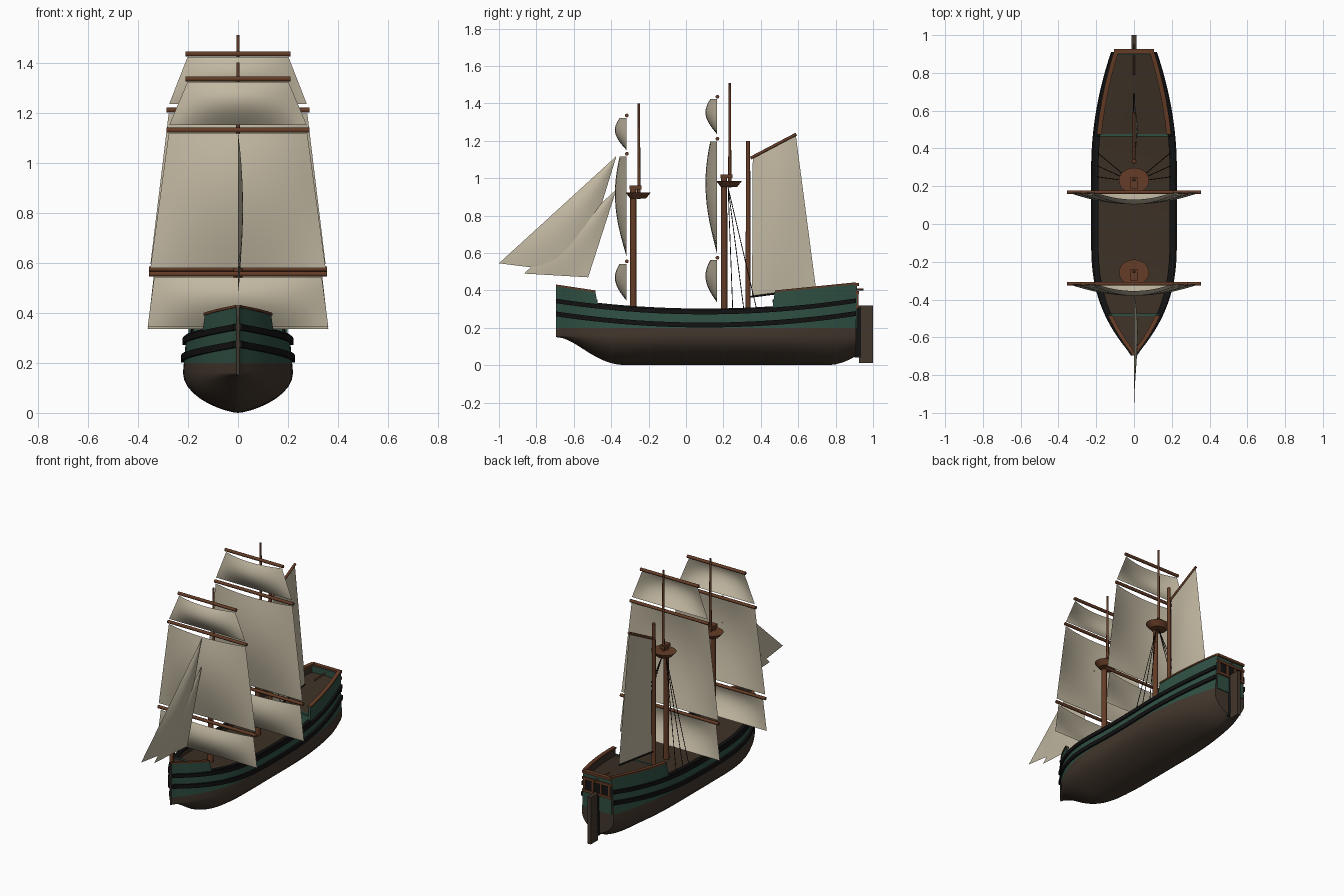
import bpy, bmesh
from math import sin, cos, pi, radians
from mathutils import Vector

if "Cube" in bpy.data.objects:
    bpy.data.objects.remove(bpy.data.objects["Cube"], do_unlink=True)


def material(name, r, g, b):
    m = bpy.data.materials.new(name)
    m.use_nodes = True
    m.diffuse_color = (r, g, b, 1)
    bsdf = next(n for n in m.node_tree.nodes if n.type == 'BSDF_PRINCIPLED')
    bsdf.inputs["Base Color"].default_value = (r, g, b, 1)
    bsdf.inputs["Roughness"].default_value = 0.9
    return m


GREEN = material("hull green", .028, .078, .055)
BROWN = material("hull brown", .055, .038, .026)
DECK = material("deck brown", .045, .03, .019)
WOOD = material("spar wood", .13, .046, .02)
BLACK = material("tar black", .006, .006, .006)
CLOTH = material("sail cloth", .54, .48, .36)


def finish(name, bm, mats, angle=35, mirror=False):
    me = bpy.data.meshes.new(name)
    bm.to_mesh(me)
    bm.free()
    ob = bpy.data.objects.new(name, me)
    bpy.context.collection.objects.link(ob)
    for m in mats:
        me.materials.append(m)
    if mirror:
        ob.modifiers.new("Mirror", 'MIRROR').use_clip = True
    bpy.ops.object.select_all(action='DESELECT')
    ob.select_set(True)
    bpy.context.view_layer.objects.active = ob
    bpy.ops.object.shade_smooth_by_angle(angle=radians(angle))
    return ob


def grid(bm, rows, closed=False):
    """Skin a list of equally long point rows; returns faces tagged by column."""
    vs = [[bm.verts.new(p) for p in row] for row in rows]
    n = len(rows[0])
    faces = []
    for a, b in zip(vs, vs[1:]):
        for i in range(n if closed else n - 1):
            j = (i + 1) % n
            faces.append((i, bm.faces.new((a[i], a[j], b[j], b[i]))))
    return vs, faces


def rod(name, a, b, r1, r2=None, mat=WOOD, sides=12):
    a, b = Vector(a), Vector(b)
    bm = bmesh.new()
    bmesh.ops.create_cone(bm, cap_ends=True, segments=sides, radius1=r1,
                          radius2=r1 if r2 is None else r2, depth=(b - a).length)
    ob = finish(name, bm, [mat])
    ob.location = (a + b) / 2
    ob.rotation_euler = (b - a).to_track_quat('Z', 'Y').to_euler()
    return ob


def box(name, lo, hi, mat):
    bm = bmesh.new()
    bmesh.ops.create_cube(bm, size=1)
    for v in bm.verts:
        v.co = [l + (c + .5) * (h - l) for l, h, c in zip(lo, hi, v.co)]
    return finish(name, bm, [mat])


# Hull shape rules
BOW, STERN, BELLY, PAINT = -.695, .91, .16, .2
FORE, AFT = -.485, .475


def beam(y):
    if y < -.1:
        return max(.22 * (1 - ((-.1 - y) / .595) ** 2.5), .006)
    return .22 - .105 * (max(y - .3, 0) / .61) ** 2


def keel(y):
    if y < -.3:
        u = ((-.3 - y) / .395) ** 1.3
        return .15 * u * u * (3 - 2 * u)
    return .05 * (max(y - .75, 0) / .16) ** 2


def sheer(y):
    return .298 + .06 * ((y - .1) / .8) ** 2


def side(y, z):
    return beam(y) * (1 - .4 * (z - BELLY))


def rail(y):
    if y <= FORE:
        return .395 + .15 * (FORE - y)
    if y >= AFT:
        return .395 + .1 * (y - AFT)
    return sheer(y)


def span(a, b, n):
    return [a + (b - a) * i / n for i in range(n + 1)]


def section(y):
    k, top, w = keel(y), rail(y), beam(y)
    pts = []
    for a in span(0, pi / 2, 9):
        pts.append((w * sin(a) ** 1.4, y, k + (BELLY - k) * (1 - cos(a))))
    for z in (PAINT, (PAINT + top) / 2, top):
        pts.append((side(y, z), y, z))
    inner = max(side(y, top) - .016, .002)
    floor = top - (.035 if FORE < y < AFT else .05)
    return pts + [(inner, y, top), (inner, y, floor), (0, y, floor + .004)]


# Hull with bulwarks, decks and bulkheads
SEGS = [span(BOW, FORE, 12), span(FORE + .012, AFT - .012, 26), span(AFT, STERN, 12)]
bm = bmesh.new()
vs, faces = grid(bm, [section(y) for seg in SEGS for y in seg])
ends = [bm.faces.new(vs[0]), bm.faces.new(vs[-1])]
bmesh.ops.recalc_face_normals(bm, faces=bm.faces)
for col, f in faces:
    f.material_index = 0 if col < 10 else 1 if col < 13 else 2
    if col == 14 and abs(f.normal.y) > .7:
        f.material_index = 1
for f in ends:
    f.material_index = 0
finish("hull", bm, [BROWN, GREEN, DECK], 30, True)


# Wales and rail caps swept along the side
def strake(name, ys, height, out, inn, half, mat):
    bm = bmesh.new()
    rows = []
    for y in ys:
        z = height(y)
        x = side(y, z)
        lo = max(x - inn, .001)
        rows.append([(lo, y, z - half), (x + out, y, z - half),
                     (x + out, y, z + half), (lo, y, z + half)])
    vs, _ = grid(bm, rows, True)
    bm.faces.new(vs[0])
    bm.faces.new(vs[-1])
    bmesh.ops.recalc_face_normals(bm, faces=bm.faces)
    finish(name, bm, [mat], 30, True)


FULL = span(BOW, STERN, 48)
strake("upper_wale", FULL, lambda y: sheer(y) - .014, .012, .004, .012, BLACK)
strake("lower_wale", FULL, lambda y: sheer(y) - .083, .012, .004, .013, BLACK)
for name, seg, mat in zip(("bow_rail", "waist_rail", "stern_rail"), SEGS, (WOOD, BLACK, WOOD)):
    strake(name, seg, rail, .005, .02, .005, mat)

# Transom, windows and steering gear
box("transom", (-.103, .895, PAINT), (.103, .915, .43), GREEN)
for name, z in (("transom_cap", .432), ("window_head", .39), ("window_sill", .31)):
    box(name, (-.105, .9, z - .008), (.105, .926, z + .008), WOOD)
for i in range(4):
    x = -.09 + .06 * i
    box("window_post", (x - .007, .91, .31), (x + .007, .923, .39), WOOD)
for x in (-.06, 0, .06):
    box("stern_window", (x - .024, .912, .317), (x + .024, .919, .383), BLACK)
box("stern_post", (-.012, .9, .04), (.012, .935, .31), BLACK)
box("rudder", (-.012, .925, .013), (.012, 1, .32), BROWN)
rod("tiller", (0, .79, .40), (0, .95, .405), .005)
for y, z in ((AFT - .005, .393), (FORE + .005, .393)):
    w = side(y, z) - .01
    box("bulkhead_beam", (-w, y - .007, z - .057), (w, y + .007, z - .043), GREEN)


# Square sails: flat side edges with a belly blown forward
def square_sail(name, y, z1, z0, w1, w0):
    bm = bmesh.new()
    rows = []
    for v in span(0, 1, 14):
        w, z = w1 + (w0 - w1) * v, z1 + (z0 - z1) * v
        belly = .062 * sin(pi * (.2 + .8 * v))
        rows.append([(w * u, y - belly * (1 - u * u), z) for u in span(-1, 1, 16)])
    grid(bm, rows)
    finish(name, bm, [CLOTH], 60)


# Masts with round tops, yards and their sails
def square_rig(prefix, y, low, top, yard_y, yards, feet):
    rod(prefix + "_lower_mast", (0, y, .26), (0, y, low), .018, .016)
    rod(prefix + "_topmast", (0, y + .03, low - .07), (0, y + .03, top), .009, .006)
    ob = rod(prefix + "_top", (0, y + .026, low - .068), (0, y + .026, low - .036), .05, .08, sides=24)
    ob.scale.y = .85
    box(prefix + "_cap", (-.018, y - .02, low - .02), (.018, y + .045, low), WOOD)
    for level, z, foot, w in zip(("upper", "middle", "lower"), yards, feet, (.21, .285, .355)):
        rod(f"{prefix}_{level}_yard", (-w, yard_y, z), (w, yard_y, z), .01)
        head = w - (.008 if level != "lower" else .02)
        tail = w + (.065 if level != "lower" else .006)
        square_sail(f"{prefix}_{level}_sail", yard_y - .002, z - .013, foot, head, tail)


square_rig("fore", -.282, .96, 1.4, -.316, (1.335, 1.13, .555), (1.15, .58, .345))
square_rig("main", .204, 1.02, 1.51, .168, (1.435, 1.21, .575), (1.235, .595, .335))
rod("mizzen_mast", (0, .332, .26), (0, .332, 1.2), .014, .011)


# Fore-and-aft sails as softly curved sheets between corners (y, z)
def sheet(name, a, b, c, d, belly):
    a, b, c, d = [Vector((0, *p)) for p in (a, b, c, d)]
    bm = bmesh.new()
    rows = []
    for v in span(0, 1, 10):
        row = []
        for u in span(0, 1, 10):
            p = a.lerp(b, u).lerp(d.lerp(c, u), v)
            p.x = belly * sin(pi * u) * sin(pi * v) ** .8 if 0 < u < 1 and 0 < v < 1 else 0
            row.append(p)
        rows.append(row)
    grid(bm, rows)
    bmesh.ops.remove_doubles(bm, verts=bm.verts, dist=.0001)
    finish(name, bm, [CLOTH], 60)


TACK, PEAK, CLEW = (-1, .545), (-.372, 1.118), (-.565, .49)
sheet("outer_jib", TACK, CLEW, PEAK, PEAK, .02)
sheet("inner_jib", (-.866, .49), (-.523, .47), (-.372, .94), (-.372, .94), .014)
sheet("spanker_sail", (.353, .367), (.694, .416), (.587, 1.23), (.357, 1.107), .02)
rod("gaff", (0, .345, 1.107), (0, .59, 1.236), .008)
rod("boom", (0, .34, .365), (0, .69, .41), .005, mat=BLACK)

# Shrouds
for s in (-1, 1):
    for y in (.25, .31, .38):
        rod("shroud", (s * .012, .225, .95), (s * (side(y, .3) - .01), y, .29), .0022, mat=BLACK, sides=5)
